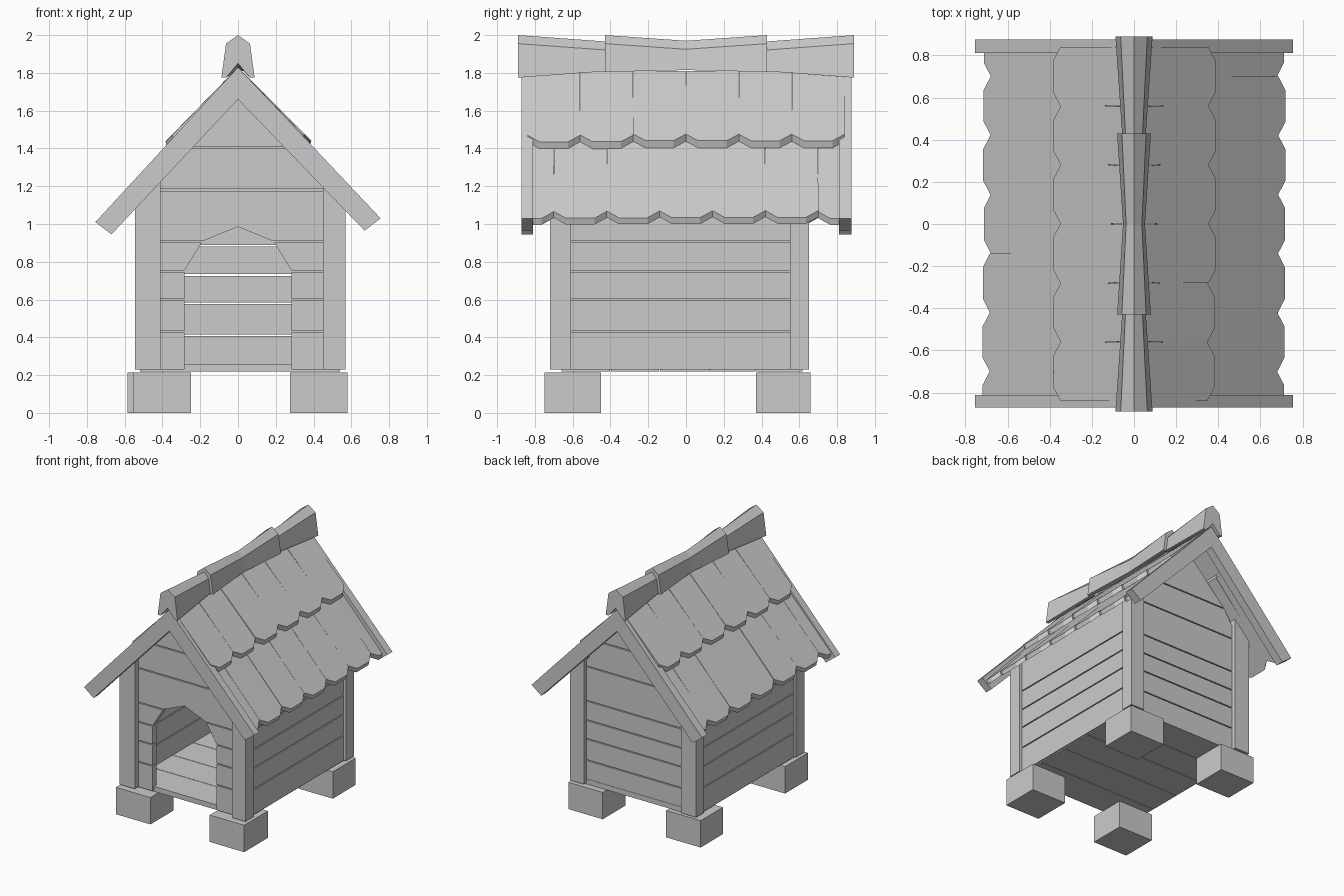
import bpy, bmesh, random
from mathutils import Vector

random.seed(4)
cube = bpy.data.objects.get("Cube")
if cube:
    bpy.data.objects.remove(cube, do_unlink=True)

grey = bpy.data.materials.new("plain_grey")
grey.use_nodes = True
COLOUR = (0.6, 0.6, 0.6, 1)
grey.diffuse_color = COLOUR
for node in grey.node_tree.nodes:
    if node.type == 'BSDF_PRINCIPLED':
        node.inputs["Base Color"].default_value = COLOUR


def loft(name, rings):
    """Join matching outlines into one closed solid."""
    bm = bmesh.new()
    loops = [[bm.verts.new(p) for p in ring] for ring in rings]
    n = len(loops[0])
    bm.faces.new(loops[0])
    bm.faces.new(loops[-1])
    for a, b in zip(loops, loops[1:]):
        for i in range(n):
            j = (i + 1) % n
            bm.faces.new((a[i], a[j], b[j], b[i]))
    bmesh.ops.recalc_face_normals(bm, faces=bm.faces)
    mesh = bpy.data.meshes.new(name)
    bm.to_mesh(mesh)
    bm.free()
    mesh.materials.append(grey)
    obj = bpy.data.objects.new(name, mesh)
    bpy.context.collection.objects.link(obj)
    return obj


def upright(name, outline, y0, y1):
    """Extrude an x-z outline along y."""
    return loft(name, [[(x, y, z) for x, z in outline] for y in (y0, y1)])


def box(name, x0, x1, y0, y1, z0, z1):
    return upright(name, [(x0, z0), (x1, z0), (x1, z1), (x0, z1)], y0, y1)


def roof_z(x):
    return 1.73 - 1.03 * abs(x)


def wall_half(z):
    return min(0.48, (1.73 - z) / 1.03)


def door_half(z):
    return 0.283 if z < 0.76 else 0.283 - (z - 0.75) * 0.6


# Stone feet
box("front_foot_right", -0.555, -0.25, -0.75, -0.46, 0, 0.215)
box("back_foot_right", -0.585, -0.28, 0.37, 0.65, 0, 0.215)
box("front_foot_left", 0.275, 0.58, -0.75, -0.45, 0, 0.215)
box("back_foot_left", 0.275, 0.58, 0.37, 0.66, 0, 0.215)

# Corner posts, cut to the roof slope
for side, x0, x1 in (("right", -0.545, -0.41), ("left", 0.45, 0.57)):
    outline = [(x0, 0.23), (x1, 0.23), (x1, roof_z(x1)), (x0, roof_z(x0))]
    upright("front_post_" + side, outline, -0.72, -0.61)
    upright("back_post_" + side, outline, 0.55, 0.65)

# Floor planks
edges = [-0.66, -0.4, -0.14, 0.12, 0.37, 0.62]
for i, (a, b) in enumerate(zip(edges, edges[1:])):
    box(f"floor_plank_{i}", -0.52, 0.54, a + 0.002, b - 0.002, 0.22, 0.26)

# Wall planks: opposite walls have their seams at slightly different heights
seams = [0.225, 0.43, 0.6, 0.75, 0.905, 1.18, 1.405, 1.72]
GAP = 0.004


def gable_plank(z0, z1):
    w0, w1 = wall_half(z0), wall_half(z1)
    return [(-w0, z0), (w0, z0), (w1, z1), (-w1, z1)]


for i, (a, b) in enumerate(zip(seams, seams[1:])):
    z0, z1 = a + GAP, b - GAP
    drop0 = 0.02 if i else 0
    drop1 = 0.02 if b < 1.7 else 0
    upright(f"back_plank_{i}", gable_plank(z0 - drop0, z1 - drop1), 0.57, 0.615)
    full = gable_plank(z0, z1)
    (w0, _), (w1, _) = full[1:3]
    if b < 1:
        # Planks either side of the doorway
        for s, side in ((-1, "right"), (1, "left")):
            d0, d1 = door_half(z0), door_half(z1)
            outline = [(s * d0, z0), (s * w0, z0), (s * w1, z1), (s * d1, z1)]
            upright(f"front_plank_{side}_{i}", outline, -0.675, -0.625)
    elif a < 1:
        # Plank holding the peak of the doorway
        d = door_half(z0)
        outline = [(-w0, z0), (-d, z0), (0, 0.985), (d, z0),
                   (w0, z0), (w1, z1), (-w1, z1)]
        upright("door_arch_plank", outline, -0.675, -0.625)
    else:
        upright(f"front_plank_{i}", full, -0.675, -0.625)
    if a < 1:
        top = min(z1, 1.17)
        box(f"side_plank_left_{i}", 0.5, 0.55, -0.63, 0.57, z0, top)
        box(f"side_plank_right_{i}", -0.53, -0.48, -0.63, 0.57,
            z0 - drop0 / 2, top - drop1 / 2)

# Sloping boards along the gable edges
for s, side in ((-1, "right"), (1, "left")):
    lift = 0.01 * s
    outline = [(0, 1.66), (0, 1.83), (s * 0.755, 1.02 + lift), (s * 0.67, 0.955 + lift)]
    upright("front_roof_board_" + side, outline, -0.87, -0.81)
    upright("back_roof_board_" + side, outline, 0.81, 0.875)


def shingle(name, s, start, end, centre, limit, thick):
    """Clipped-corner tile running down the slope from start to end (x, z)."""
    top = Vector((s * start[0], 0, start[1]))
    down = Vector((s * end[0], 0, end[1])) - top
    length = down.length
    down.normalize()
    normal = Vector((-down.z * s, 0, down.x * s))
    half = 0.141
    shape = [(0, -half + 0.003), (length - 0.05, -half), (length, -0.075),
             (length, 0.075), (length - 0.05, half), (0, half - 0.003)]
    wobble = normal * random.uniform(-0.006, 0.006)
    upper = []
    for u, v in shape:
        p = top + down * u + wobble * (u / length)
        p.y = max(-limit, min(limit, centre + v))
        upper.append(p)
    lower = [p - Vector((s * 0.01, 0, thick)) for p in upper]
    loft(name, [upper, lower])


# Two overlapping rows of shingles on each slope
for s, side in ((-1, "right"), (1, "left")):
    for i in range(6):
        shingle(f"upper_shingle_{side}_{i}", s, (0.02, 1.81), (0.385, 1.438),
                -0.7 + 0.28 * i, 0.84, 0.038)
    for i in range(7):
        shingle(f"lower_shingle_{side}_{i}", s, (0.2, 1.585), (0.715, 1.032),
                -0.84 + 0.28 * i, 0.81, 0.034)


def cap_ring(y, w, top, bottom):
    right = [(0.72 * w, top - 0.045), (w, bottom), (w - 0.025, bottom)]
    left = [(-x, z) for x, z in reversed(right)]
    outline = [(0, top)] + right + [(0, top - 0.15)] + left
    return [(x, y, z) for x, z in outline]


# Ridge caps: two flared ends and a waisted middle piece
for s, side in ((-1, "front"), (1, "back")):
    loft("ridge_cap_" + side, [cap_ring(s * 0.41, 0.055, 1.965, 1.81),
                               cap_ring(s * 0.89, 0.088, 2.0, 1.775)])
loft("ridge_cap_middle", [cap_ring(-0.43, 0.08, 2.0, 1.805),
                          cap_ring(0, 0.052, 1.97, 1.815),
                          cap_ring(0.43, 0.08, 2.0, 1.805)])
